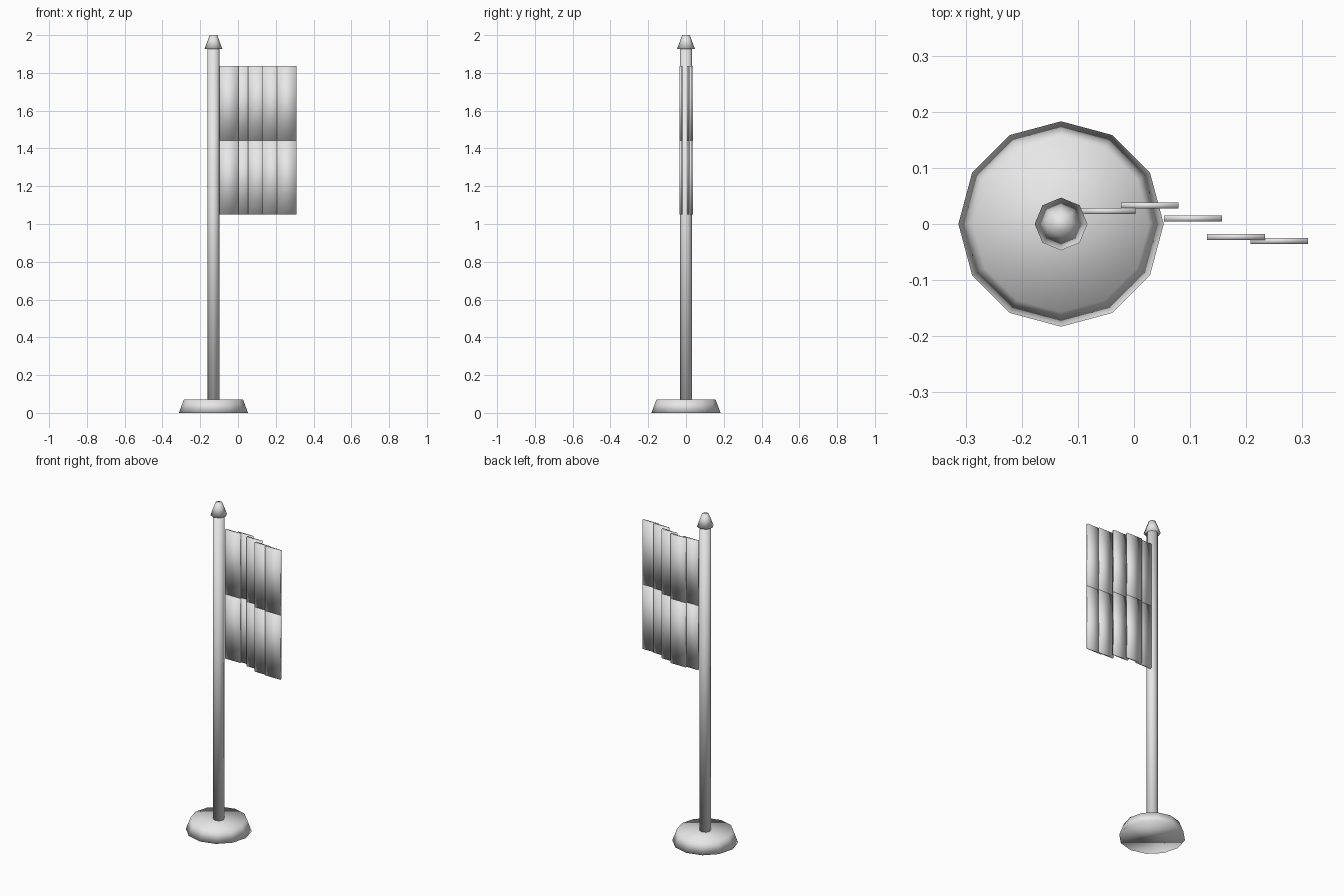
import bpy

cube = bpy.data.objects.get("Cube")
if cube:
    bpy.data.objects.remove(cube, do_unlink=True)

# Single plain grey finish
grey = bpy.data.materials.new("plain_grey")
grey.use_nodes = True
colour = (0.8, 0.8, 0.8, 1.0)
grey.diffuse_color = colour
grey.node_tree.nodes["Principled BSDF"].inputs["Base Color"].default_value = colour

POLE_X = -0.13


def finish(name):
    obj = bpy.context.object
    obj.name = name
    obj.data.materials.append(grey)
    bpy.ops.object.shade_smooth()
    return obj


def taper(name, sides, r_low, r_high, z_low, z_high):
    bpy.ops.mesh.primitive_cone_add(
        vertices=sides, radius1=r_low, radius2=r_high, depth=z_high - z_low,
        location=(POLE_X, 0, (z_low + z_high) / 2))
    return finish(name)


def panel(name, x, y, z, size):
    bpy.ops.mesh.primitive_cube_add(size=1, location=(x, y, z))
    obj = finish(name)
    for v in obj.data.vertices:
        v.co = [c * s for c, s in zip(v.co, size)]


# Stand, pole and finial
taper("base", 12, 0.183, 0.157, 0, 0.07)
taper("pole", 8, 0.032, 0.032, 0.03, 1.94)
taper("finial", 8, 0.047, 0.02, 1.927, 2.0)

# Rippling flag: two tiers of overlapping upright slats
HEIGHT = 0.394
for tier, label in enumerate(("lower", "upper")):
    for i, y in enumerate((0.023, 0.033, 0.010, -0.023, -0.030)):
        panel(f"flag_{label}_slat_{i + 1}", -0.049 + i * 0.077, y,
              1.049 + HEIGHT * (tier + 0.5), (0.103, 0.0105, HEIGHT))
